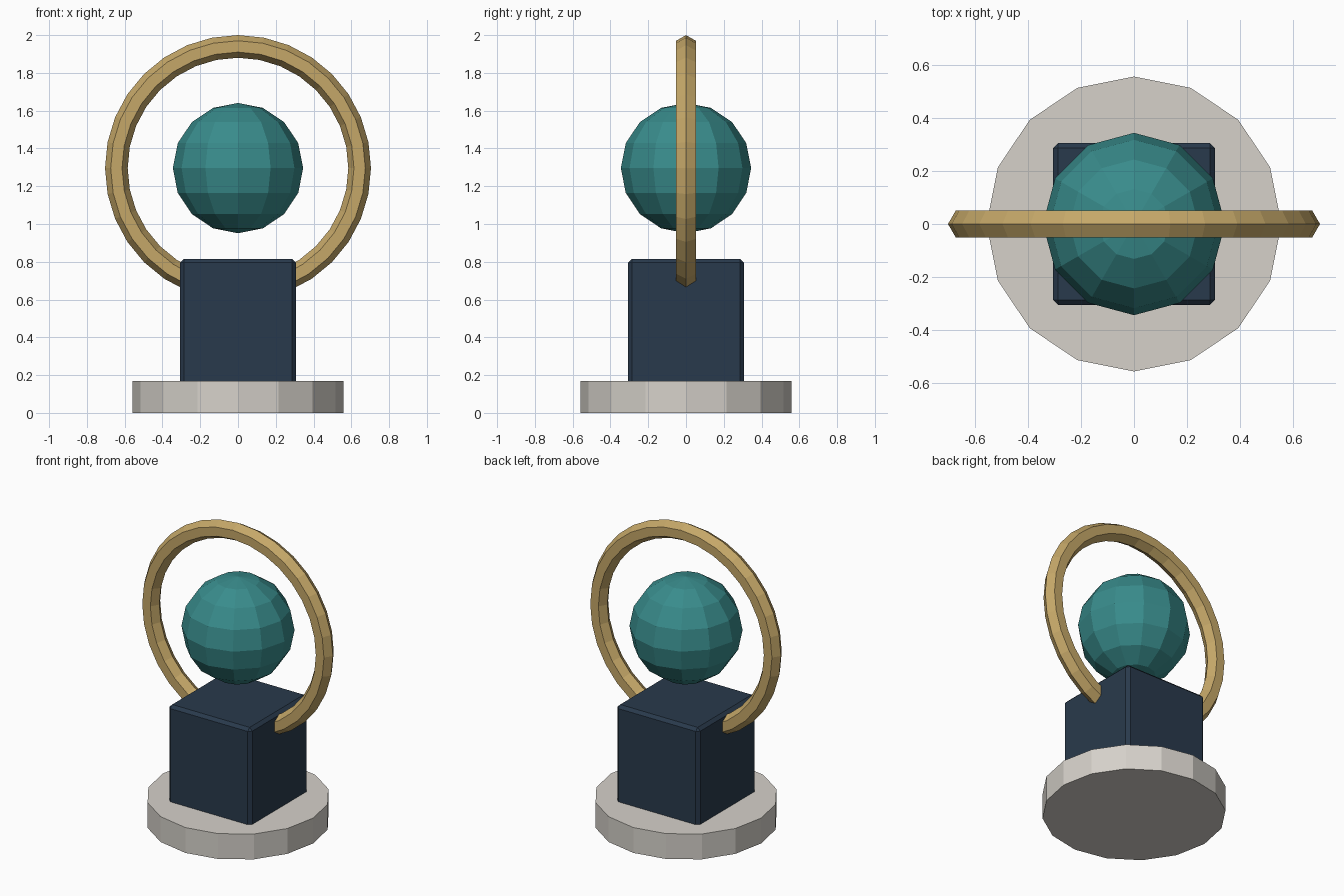
import bpy
import math

if "Cube" in bpy.data.objects:
    bpy.data.objects.remove(bpy.data.objects["Cube"])

CENTRE_Z = 1.296  # shared centre of the orb and the hoop


def finish(name, colour):
    """Name the newest object and give it a flat coloured material."""
    obj = bpy.context.object
    obj.name = name
    mat = bpy.data.materials.new(name + "_colour")
    mat.diffuse_color = (*colour, 1)
    mat.use_nodes = True
    mat.node_tree.nodes["Principled BSDF"].inputs["Base Color"].default_value = mat.diffuse_color
    obj.data.materials.append(mat)
    return obj


# Sixteen-sided base disc
bpy.ops.mesh.primitive_cylinder_add(vertices=16, radius=0.558, depth=0.17,
                                    location=(0, 0, 0.085))
finish("base", (0.67, 0.64, 0.59))

# Block with chamfered edges, sunk slightly into the base
bottom, top, width = 0.15, 0.815, 0.614
bpy.ops.mesh.primitive_cube_add(size=1, location=(0, 0, (bottom + top) / 2))
block = finish("block", (0.022, 0.042, 0.072))
block.scale = (width, width, top - bottom)
bpy.ops.object.transform_apply(location=False, rotation=False, scale=True)
bevel = block.modifiers.new("chamfer", 'BEVEL')
bevel.width = 0.02
bevel.segments = 1

# Faceted orb floating above the block
bpy.ops.mesh.primitive_uv_sphere_add(segments=12, ring_count=8, radius=0.345,
                                     location=(0, 0, CENTRE_Z))
finish("orb", (0.04, 0.26, 0.26))

# Upright hoop with a hexagonal section, passing through the block
bpy.ops.mesh.primitive_torus_add(major_segments=32, minor_segments=6,
                                 major_radius=0.644, minor_radius=0.06,
                                 location=(0, 0, CENTRE_Z),
                                 rotation=(math.pi / 2, 0, 0))
finish("hoop", (0.56, 0.39, 0.14))
